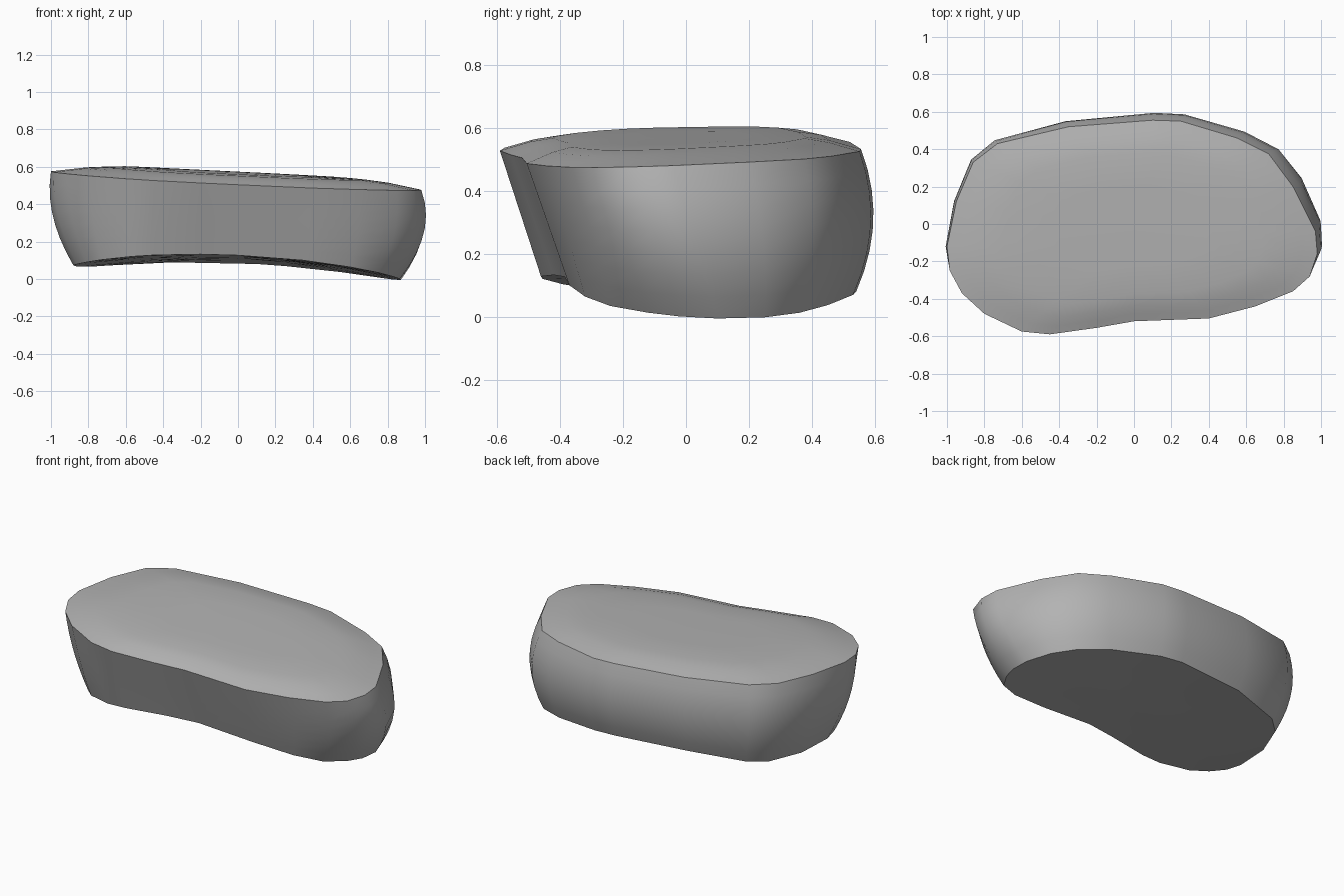
import bpy, bmesh, math

cube = bpy.data.objects.get("Cube")
if cube:
    bpy.data.objects.remove(cube, do_unlink=True)

# Matching outlines of the upper rim and the underside, counter-clockwise
RIM = [(.98, -.16), (.97, -.04), (.85, .2), (.72, .375), (.55, .46), (.25, .55),
       (.1, .555), (-.35, .52), (-.73, .43), (-.86, .33), (-.95, .12), (-1, -.12),
       (-.985, -.25), (-.92, -.37), (-.8, -.48), (-.6, -.575), (-.45, -.59),
       (-.2, -.555), (0, -.52), (.4, -.505), (.65, -.44), (.85, -.36), (.94, -.28)]
BASE = [(.865, -.02), (.87, .1), (.82, .25), (.72, .36), (.55, .45), (.25, .53),
        (.1, .54), (-.35, .49), (-.68, .39), (-.78, .3), (-.86, .1), (-.88, -.12),
        (-.86, -.22), (-.81, -.31), (-.73, -.39), (-.57, -.455), (-.45, -.46),
        (-.2, -.42), (0, -.385), (.35, -.37), (.6, -.32), (.75, -.24), (.83, -.12)]
SIDE_STEPS = 7
TOP_RINGS = [(.92, .014), (.83, .03), (.7, .043), (.4, .047)]
CENTRE = (0, -.03)


def rim_height(x, y):
    return .52 - .05 * x + .03 * y + .01 * x * x


def base_height(x, y):
    return .11 - .045 * y - .04 * x - .1 * x * x


def side_point(low, high, t):
    """Blend between the outlines, bulging the ends and the back."""
    x = low[0] + (high[0] - low[0]) * t
    y = low[1] + (high[1] - low[1]) * t
    z0, z1 = base_height(*low), rim_height(*high)
    bulge = 4 * t * (1 - t)
    front = min(1, max(0, (y + .55) / .4))
    x *= 1 + bulge * front * (.075 if x > 0 else .05)
    y *= 1 + bulge * (.085 if y > 0 else 0)
    return x, y, z0 + (z1 - z0) * t


def scaled(points, s):
    return [(CENTRE[0] + (x - CENTRE[0]) * s, CENTRE[1] + (y - CENTRE[1]) * s)
            for x, y in points]


bm = bmesh.new()
count = len(RIM)


def bridge(a, b):
    for i in range(count):
        j = (i + 1) % count
        bm.faces.new((a[i], a[j], b[j], b[i]))


def cap(ring, centre, flip):
    for i in range(count):
        tri = (ring[i], ring[(i + 1) % count], centre)
        bm.faces.new(tri[::-1] if flip else tri)


# Side wall
rings = [[bm.verts.new(side_point(a, b, k / SIDE_STEPS)) for a, b in zip(BASE, RIM)]
         for k in range(SIDE_STEPS + 1)]
# Gently domed top
for s, rise in TOP_RINGS:
    rings.append([bm.verts.new((x, y, rim_height(x, y) + rise))
                  for x, y in scaled(RIM, s)])
# Arched underside
for s in (.66, .33):
    rings.insert(0, [bm.verts.new((x, y, base_height(x, y))) for x, y in scaled(BASE, s)])
for a, b in zip(rings, rings[1:]):
    bridge(a, b)
cap(rings[-1], bm.verts.new((*CENTRE, rim_height(*CENTRE) + .047)), False)
cap(rings[0], bm.verts.new((*CENTRE, base_height(*CENTRE))), True)
bmesh.ops.recalc_face_normals(bm, faces=bm.faces)

mesh = bpy.data.meshes.new("stone_slab")
bm.to_mesh(mesh)
bm.free()
slab = bpy.data.objects.new("stone_slab", mesh)
bpy.context.collection.objects.link(slab)

# Plain grey stone
grey = bpy.data.materials.new("stone_grey")
grey.use_nodes = True
colour = (.45, .45, .45, 1)
grey.diffuse_color = colour
grey.node_tree.nodes["Principled BSDF"].inputs["Base Color"].default_value = colour
mesh.materials.append(grey)

bpy.context.view_layer.objects.active = slab
slab.select_set(True)
bpy.ops.object.shade_smooth_by_angle(angle=math.radians(35))
